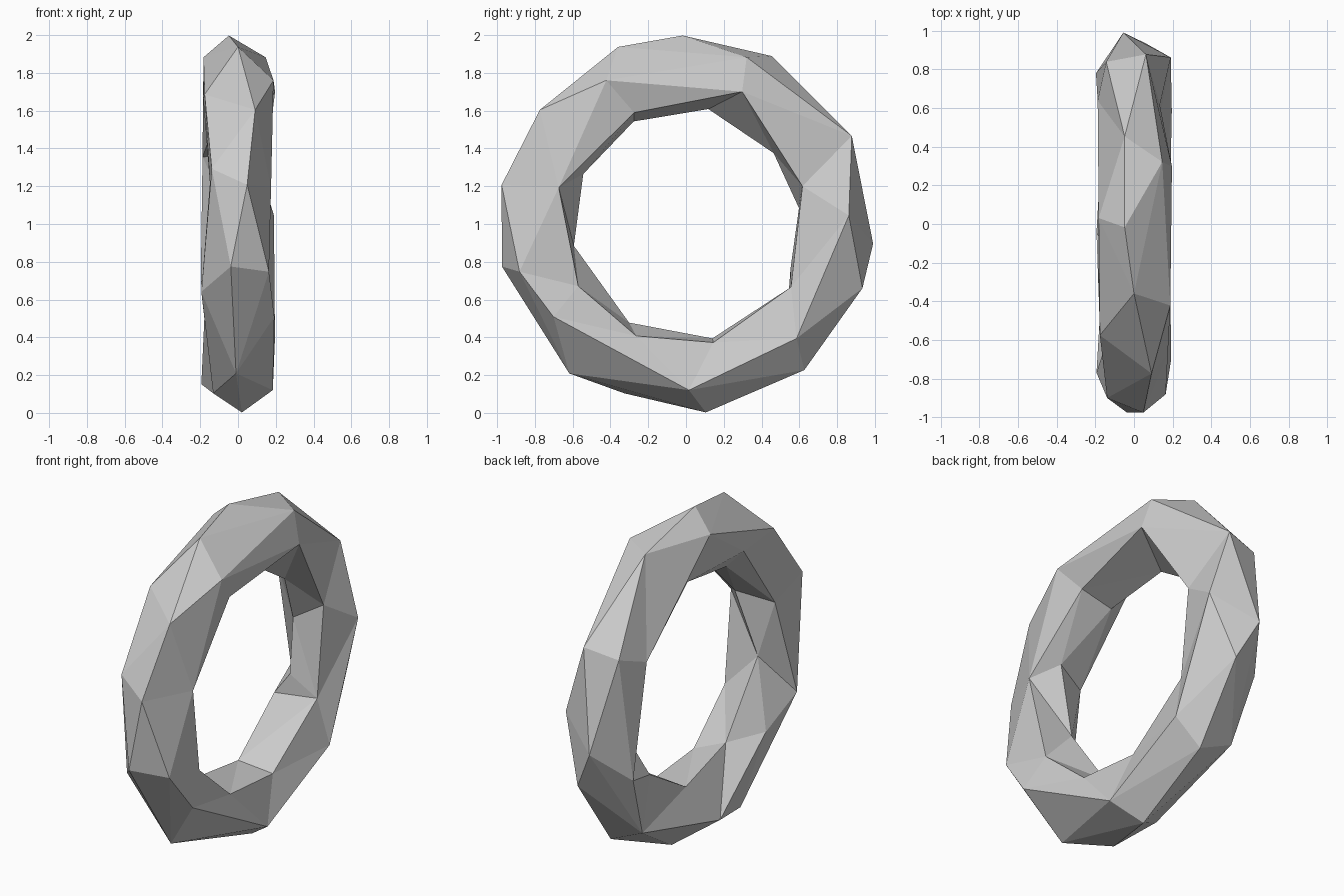
import bpy, bmesh
from math import radians, sin, cos
from mathutils import Vector
from mathutils.geometry import delaunay_2d_cdt

if "Cube" in bpy.data.objects:
    bpy.data.objects.remove(bpy.data.objects["Cube"])

MAJOR, MINOR = 0.8, 0.2

# Facet corners on the ring: (angle round the ring, angle round the tube)
outer = [(91, -14), (111, 0), (142, 27), (168, 14), (193, -11), (232, -3), (250, -41),
         (276, 6), (309, 17), (340, 18), (354, -16), (28, 18), (63, -14)]
right = [(119, 70), (70, 47), (67, 101), (18, 138), (3, 72), (329, 138), (314, 78), (271, 67),
         (283, 140), (246, 138), (215, 74), (210, 134), (164, 119), (196, 55), (115, 137)]
left = [(88, -66), (130, -62), (162, -44), (205, -76), (267, -76), (313, -51), (339, -80),
        (27, -46), (29, -110), (225, -117), (161, -132), (113, -113), (326, -135)]
inner = [(191, -163), (240, -165), (283, -151), (337, -167), (8, -164), (39, -175),
         (79, -152), (154, 163), (117, -159)]
corners = outer + right + left + inner
count = len(corners)


def on_ring(u, v):
    u, v = radians(u), radians(v)
    r = MAJOR + 1.02 * MINOR * cos(v)
    return Vector((MINOR * sin(v), r * cos(u), 1 + r * sin(u)))


# Triangulate the unrolled surface, tiled so that it wraps both ways
U_SCALE = 2.2
tiled = [Vector(((u + 360 * i) * U_SCALE / 360, (v + 360 * j) / 360))
         for i in (-1, 0, 1) for j in (-1, 0, 1) for u, v in corners]
flat, _, tris, source, _, _ = delaunay_2d_cdt(tiled, [], [], 0, 1e-6)

bm = bmesh.new()
verts = [bm.verts.new(on_ring(u, v)) for u, v in corners]
for tri in tris:
    c = sum((flat[k] for k in tri), Vector((0, 0))) / 3
    if 0 <= c.x < U_SCALE and -0.5 <= c.y < 0.5:
        ids = [source[k][0] % count for k in tri]
        if len(set(ids)) == 3 and not bm.faces.get([verts[k] for k in ids]):
            bm.faces.new([verts[k] for k in ids])
bmesh.ops.recalc_face_normals(bm, faces=bm.faces)

# Faceted ring
mesh = bpy.data.meshes.new("faceted_ring")
bm.to_mesh(mesh)
bm.free()
ring = bpy.data.objects.new("faceted_ring", mesh)
bpy.context.collection.objects.link(ring)
